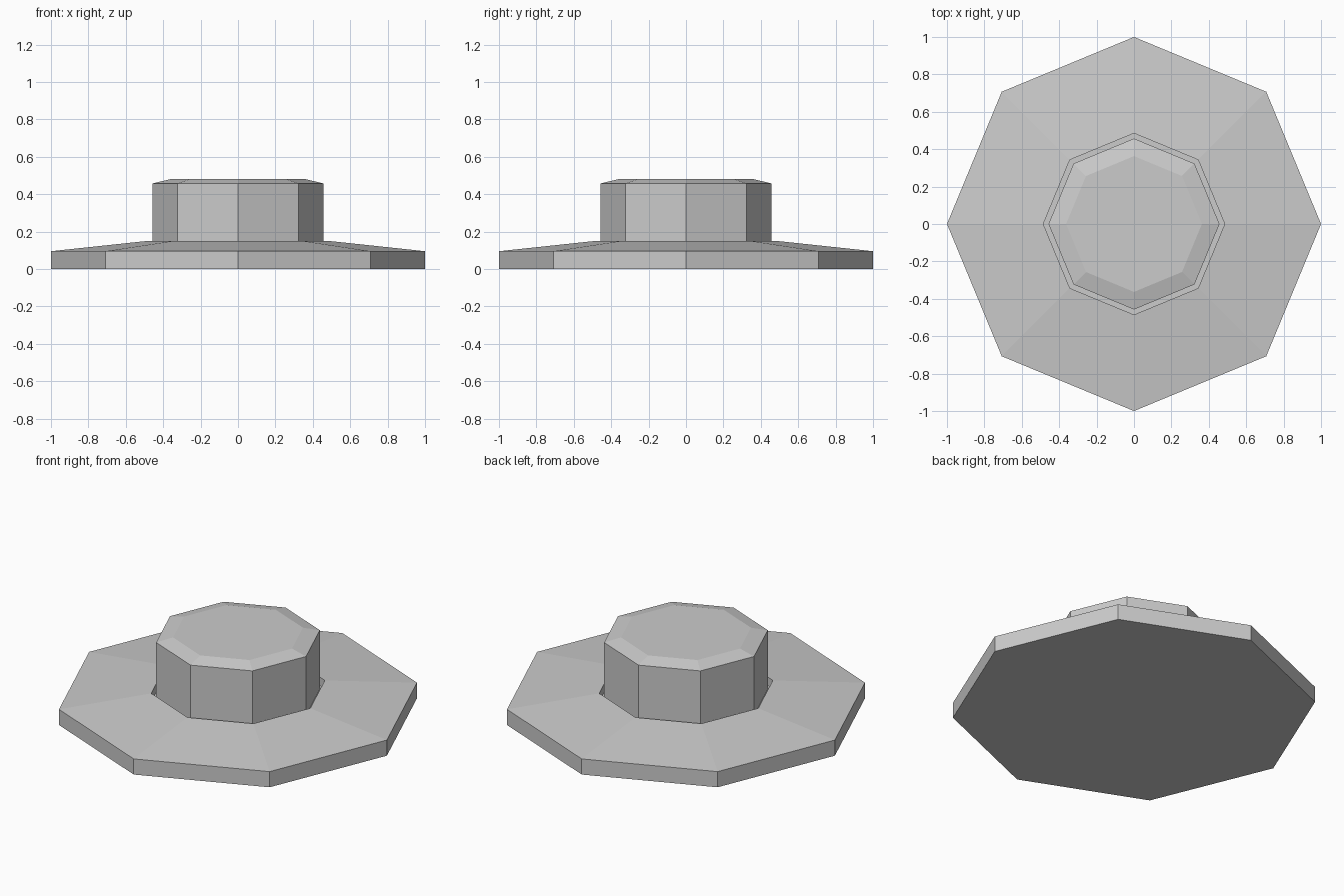
import bpy, bmesh
from math import cos, sin, pi

if "Cube" in bpy.data.objects:
    bpy.data.objects.remove(bpy.data.objects["Cube"])

SIDES = 8


def lathe(name, profile):
    """Octagonal solid from (radius, z) rings, capped at both ends."""
    bm = bmesh.new()
    rings = [[bm.verts.new((r * cos(2 * pi * i / SIDES), r * sin(2 * pi * i / SIDES), z))
              for i in range(SIDES)] for r, z in profile]
    for a, b in zip(rings, rings[1:]):
        for i in range(SIDES):
            j = (i + 1) % SIDES
            bm.faces.new((a[i], a[j], b[j], b[i]))
    bm.faces.new(rings[0][::-1])
    bm.faces.new(rings[-1])
    bmesh.ops.recalc_face_normals(bm, faces=bm.faces)
    mesh = bpy.data.meshes.new(name)
    bm.to_mesh(mesh)
    bm.free()
    obj = bpy.data.objects.new(name, mesh)
    bpy.context.collection.objects.link(obj)
    return obj


# Sloped base plate, narrow groove, and raised button with a bevelled top
lathe("base_with_button", [
    (1.0, 0.0), (1.0, 0.095),        # outer rim
    (0.485, 0.15), (0.485, 0.10),    # slope and groove wall
    (0.457, 0.10), (0.457, 0.457),   # groove floor and button side
    (0.363, 0.48),                   # bevel to flat top
])
